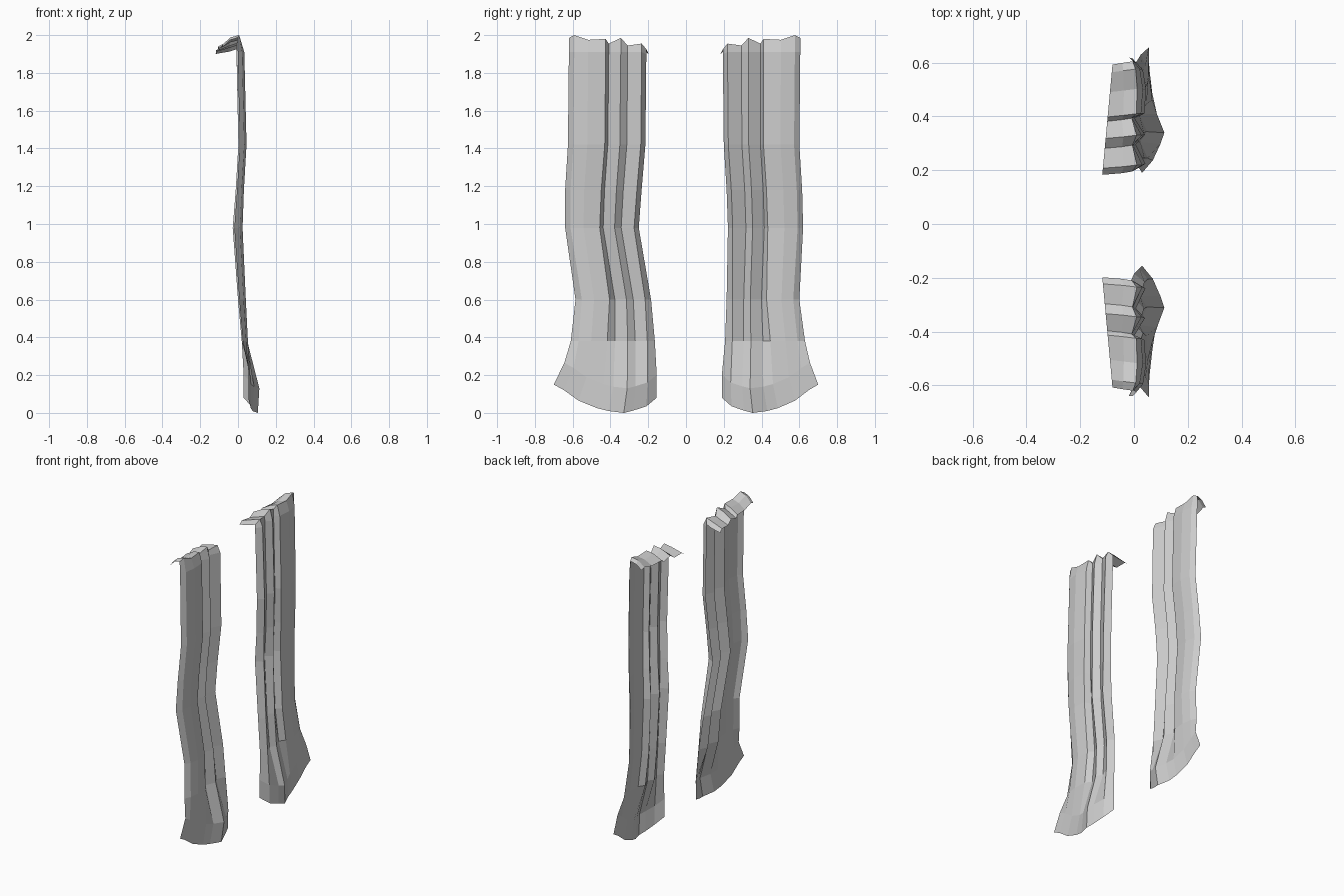
import bpy

if "Cube" in bpy.data.objects:
    bpy.data.objects.remove(bpy.data.objects["Cube"])

# Fold positions across the cloth (0 = outer edge, 1 = inner edge), gathered top and spread hem
TOP_F = [0, .07, .25, .475, .515, .67, .76, .94, 1]
HEM_F = [0, .10, .24, .42, .53, .68, .77, .90, 1]
# Pleat depth: 0 = valley, 1 = ridge
PLEAT = [.15, .65, .9, .75, 0, .8, .1, .85, 0]
# Hem bulge and sag
HEM_X = [.055, .055, .057, .068, .085, .113, .098, .07, .03]
HEM_Z = [.15, .12, .065, .025, .01, 0, .012, .035, .08]
# Top flap: crest heights over each fold
CREST = [1.985, 2.0, 1.975, 1.98, 1.955, 1.985, 1.945, 1.955, 1.925]

# Wall rows: z, valley x, ridge x, spread towards hem fractions
WALL = [
    (1.91, -.008, .038, 0),
    (1.42, .002, .05, 0),
    (1.18, -.012, .036, .05),
    (.98, -.028, .03, .1),
    (.60, .0, .046, .45),
    (.38, .02, .056, .75),
]


def lerp(a, b, t):
    return a + (b - a) * t


def curtain(name, side, edges, hem):
    """edges: (outer, inner) distance from the centre per wall row"""
    n = len(TOP_F)
    rows = []
    o, i = edges[0]
    ys = [lerp(o, i, f) for f in TOP_F]
    # Folded-over flap
    rows.append([(lerp(-.08, -.118, TOP_F[c]), ys[c] - .012, lerp(CREST[c], 1.94, .35) - .03) for c in range(n)])
    rows.append([(-.045 + .008 * PLEAT[c], ys[c] - .006, CREST[c] - .012) for c in range(n)])
    rows.append([(-.008 + .022 * PLEAT[c], ys[c], CREST[c]) for c in range(n)])
    # Pleated wall
    for (z, lo, hi, s), (o, i) in zip(WALL, edges):
        row = []
        for c in range(n):
            f = lerp(TOP_F[c], HEM_F[c], s)
            zz = min(z, CREST[c] - .025)
            row.append((lerp(lo, hi, PLEAT[c]), lerp(o, i, f), zz))
        rows.append(row)
    # Flared hem
    o, i = hem
    rows.append([(HEM_X[c], lerp(lerp(o, edges[-1][0], .62), i, HEM_F[c]),
                  .13 + HEM_Z[c] * .9) for c in range(n)])
    rows.append([(HEM_X[c] - (.008 if 3 < c < 7 else 0),
                  lerp(o, i, HEM_F[c]), HEM_Z[c]) for c in range(n)])

    verts = [(x, y * side, z) for r in rows for x, y, z in r]
    faces = []
    for r in range(len(rows) - 1):
        for c in range(n - 1):
            a = r * n + c
            q = (a, a + n, a + n + 1, a + 1)
            faces.append(q if side < 0 else q[::-1])
    me = bpy.data.meshes.new(name)
    me.from_pydata(verts, [], faces)
    ob = bpy.data.objects.new(name, me)
    bpy.context.collection.objects.link(ob)
    return ob


# Left and right curtain panels, each draping a little differently
curtain("curtain_near", -1,
        [(.62, .21), (.625, .215), (.64, .235), (.64, .25), (.585, .185), (.61, .165)],
        (.70, .155))
curtain("curtain_far", 1,
        [(.605, .195), (.60, .20), (.615, .215), (.62, .222), (.60, .215), (.63, .207)],
        (.70, .19))
